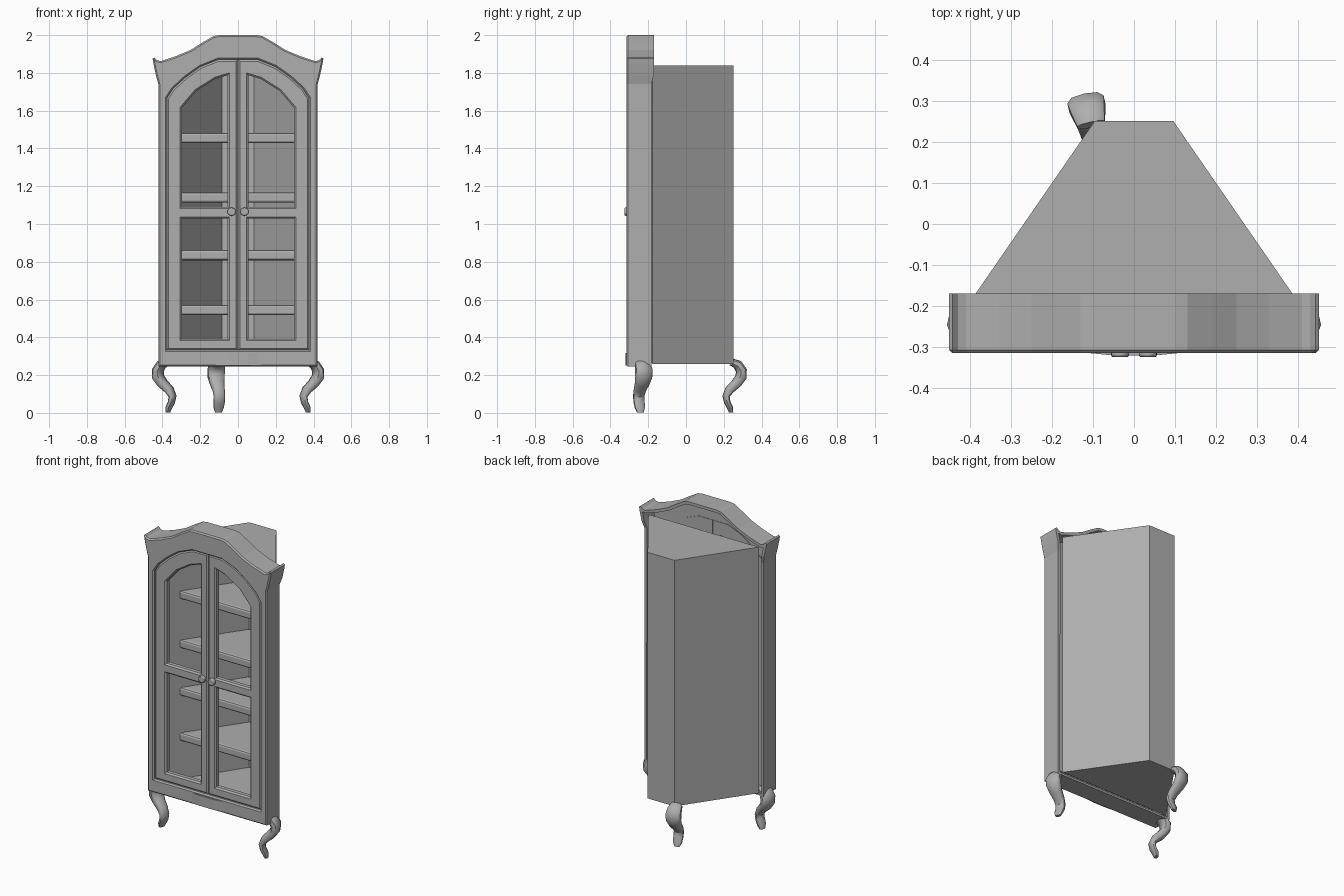
import bpy, bmesh, math
from mathutils import Vector

if "Cube" in bpy.data.objects:
    bpy.data.objects.remove(bpy.data.objects["Cube"])

# Mid grey finish shared by every part
grey = bpy.data.materials.new("grey_finish")
grey.diffuse_color = (.425, .425, .425, 1)
grey.use_nodes = True
grey.node_tree.nodes["Principled BSDF"].inputs["Base Color"].default_value = grey.diffuse_color


def smooth(ob, angle=35):
    bpy.ops.object.select_all(action='DESELECT')
    ob.select_set(True)
    bpy.context.view_layer.objects.active = ob
    bpy.ops.object.shade_smooth_by_angle(angle=math.radians(angle))


def make_mesh(name, verts, faces, fix=True):
    me = bpy.data.meshes.new(name)
    me.from_pydata(verts, [], faces)
    if fix:
        bm = bmesh.new()
        bm.from_mesh(me)
        bmesh.ops.recalc_face_normals(bm, faces=bm.faces)
        bm.to_mesh(me)
        bm.free()
    ob = bpy.data.objects.new(name, me)
    bpy.context.collection.objects.link(ob)
    me.materials.append(grey)
    return ob


def inset(loop, d):
    """Move a counter-clockwise loop inwards by d with mitred corners."""
    res = []
    for i, p in enumerate(loop):
        a, b, c = Vector(loop[i - 1]), Vector(p), Vector(loop[(i + 1) % len(loop)])
        e, f = (b - a).normalized(), (c - b).normalized()
        m, k = Vector((-e.y, e.x)), Vector((-f.y, f.x))
        res.append(tuple(b + (m + k) * d / max(.4, 1 + m.dot(k))))
    return res


def plate(name, loops, y0, y1, bevel):
    """Board in the xz plane with bevelled front; loops after the first are holes."""
    bm = bmesh.new()
    front, back = [], []
    for h, loop in enumerate(loops):
        small = inset(loop, -bevel if h else bevel)
        rings = [[bm.verts.new((x, y, z)) for x, z in pts]
                 for pts, y in ((loop, y1), (loop, y0 + bevel), (small, y0))]
        n = len(loop)
        for r, s in zip(rings, rings[1:]):
            for i in range(n):
                bm.faces.new((r[i], r[(i + 1) % n], s[(i + 1) % n], s[i]))
        for ring, edges in ((rings[0], back), (rings[2], front)):
            edges += [bm.edges.get((ring[i], ring[(i + 1) % n])) for i in range(n)]
    for edges in (front, back):
        bmesh.ops.triangle_fill(bm, edges=edges, use_beauty=True, normal=(0, -1, 0))
    bmesh.ops.recalc_face_normals(bm, faces=bm.faces)
    ob = make_mesh(name, [], [], fix=False)
    bm.to_mesh(ob.data)
    bm.free()
    return ob


def mirrored(half):
    return half + [(-x, z) for x, z in reversed(half)]


def flip(loop):
    return [(-x, z) for x, z in reversed(loop)]


# Front facade: shaped outline with an arched door opening
outline = mirrored([(.422, .245), (.422, 1.74), (.435, 1.79), (.447, 1.845), (.452, 1.875),
                    (.443, 1.882), (.43, 1.868), (.41, 1.862), (.33, 1.888), (.25, 1.922),
                    (.19, 1.96), (.13, 1.995), (.10, 2.0)])
arch = [(.377, 1.665), (.345, 1.715), (.28, 1.775), (.20, 1.832), (.105, 1.87)]
opening = mirrored([(.377, .332)] + arch)
plate("front_frame", [outline, opening], -.315, -.275, .008)

# Rim running back from the facade edge, hollow behind
n = len(outline)
verts = [(x, -.275, z) for x, z in outline]
verts += [(x, -.17 if z > 1.75 else -.183, z) for x, z in outline]
faces = [(i, n + i, n + (i + 1) % n, (i + 1) % n) for i in range(n)]
rim = make_mesh("frame_rim", verts, faces, fix=False)
sol = rim.modifiers.new("thickness", 'SOLIDIFY')
sol.thickness = .018
sol.offset = -1

# Doors with two window openings each, plus knobs
door = [(.001, .332), (.377, .332)] + arch + [(.001, 1.87)]
upper = [(.055, 1.09), (.297, 1.09), (.297, 1.615), (.22, 1.705), (.12, 1.768), (.055, 1.788)]
lower = [(.055, .392), (.297, .392), (.297, 1.028), (.055, 1.028)]
for side, f, sx in (("right", lambda l: l, 1), ("left", flip, -1)):
    plate(side + "_door", [f(door), f(upper), f(lower)], -.306, -.272, .009)
    bpy.ops.mesh.primitive_cylinder_add(vertices=16, radius=.022, depth=.03,
                                        location=(sx * .034, -.31, 1.065),
                                        rotation=(math.pi / 2, 0, 0))
    knob = bpy.context.object
    knob.name = side + "_knob"
    knob.data.materials.append(grey)
    bev = knob.modifiers.new("round", 'BEVEL')
    bev.width = .005
    bev.segments = 2
    smooth(knob)

# Slight swelling in the middle of the apron
box = [(0, 1, 2, 3), (4, 5, 6, 7), (0, 1, 5, 4), (1, 2, 6, 5), (2, 3, 7, 6), (3, 0, 4, 7)]
swell = [(-.05, -.321), (.05, -.321), (.12, -.314), (-.12, -.314)]
make_mesh("apron_swelling", [(x, y, z) for z in (.252, .318) for x, y in swell], box)


# Corner carcass: trapezoid shell, open at the front
def trapezoid(y0, y1, z, margin=0):
    half = lambda y: .388 - (y + .172) * .69 - margin
    return [(-half(y0), y0, z), (half(y0), y0, z), (half(y1), y1, z), (-half(y1), y1, z)]


body = make_mesh("carcass", trapezoid(-.178, .252, .26) + trapezoid(-.178, .252, 1.838),
                 [(3, 2, 1, 0), (4, 5, 6, 7), (1, 2, 6, 5), (2, 3, 7, 6), (3, 0, 4, 7)], fix=False)
sol = body.modifiers.new("thickness", 'SOLIDIFY')
sol.thickness = .018
sol.offset = -1
sol.use_even_offset = True

# Shelves
for i, z in enumerate((.545, .835, 1.14, 1.455)):
    shelf = make_mesh(f"shelf_{i + 1}", trapezoid(-.125, .236, z - .027, .021)
                      + trapezoid(-.125, .236, z + .027, .021), box)
    bev = shelf.modifiers.new("round", 'BEVEL')
    bev.width = .012
    bev.segments = 2

# Cabriole legs: (outward shift, z, half width, half thickness)
PROFILE = [(-.01, .268, .035, .02), (.022, .256, .043, .025), (.042, .225, .047, .027),
           (.04, .19, .045, .028), (.014, .155, .038, .027), (-.022, .122, .032, .024),
           (-.041, .088, .03, .018), (-.034, .055, .03, .015), (-.02, .028, .028, .014),
           (-.014, .003, .018, .011)]


def leg(name, bx, by, dx, dy):
    out = Vector((dx, dy, 0)).normalized()
    lat = Vector((-out.y, out.x, 0))
    pts = [Vector((bx, by, p[1])) + out * p[0] for p in PROFILE]
    k, verts, last = 10, [], len(pts) - 1
    for i, (s, z, w, t) in enumerate(PROFILE):
        tan = (pts[min(i + 1, last)] - pts[max(i - 1, 0)]).normalized()
        nor = tan.cross(lat) if i < last else out
        if nor.dot(out) < 0:
            nor = -nor
        for j in range(k):
            a = 2 * math.pi * (j + .5) / k
            c, q = math.cos(a), math.sin(a)
            # squarish section
            u = math.copysign(abs(c) ** .7, c) * w
            v = math.copysign(abs(q) ** .7, q) * t
            verts.append(pts[i] + lat * u + nor * v)
    faces = [(i * k + j, i * k + (j + 1) % k, (i + 1) * k + (j + 1) % k, (i + 1) * k + j)
             for i in range(last) for j in range(k)]
    faces += [tuple(range(k)), tuple(last * k + j for j in range(k))]
    smooth(make_mesh(name, verts, faces), 45)


leg("front_left_leg", -.385, -.237, -1, .35)
leg("front_right_leg", .385, -.237, 1, .35)
leg("back_leg", -.107, .252, -.22, 1)
